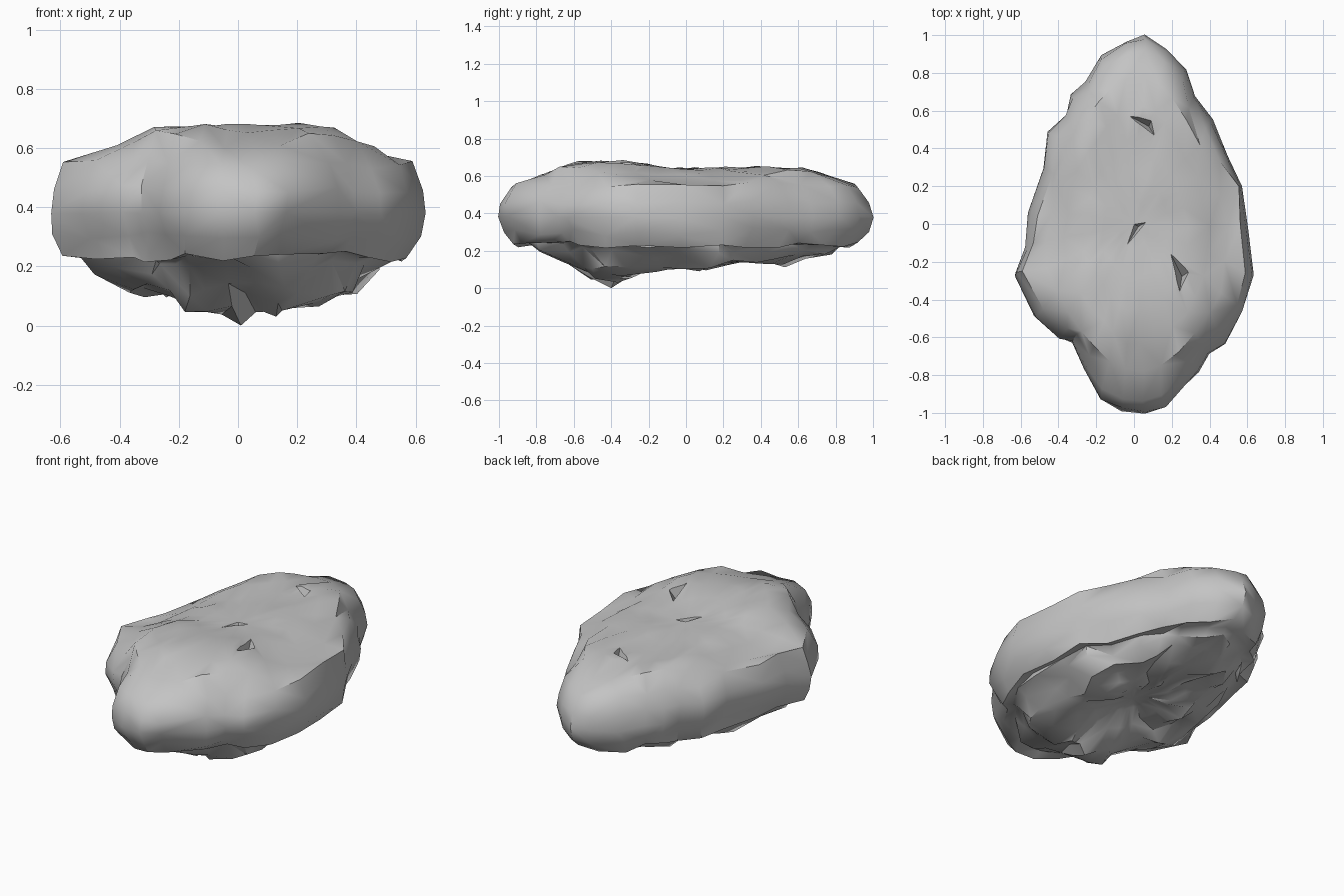
import bpy, bmesh, math, random
from mathutils import Vector, noise

random.seed(4)
if "Cube" in bpy.data.objects:
    bpy.data.objects.remove(bpy.data.objects["Cube"])

stone = bpy.data.materials.new("stone_grey")
stone.use_nodes = True
GREY = (0.55, 0.55, 0.55, 1)
stone.diffuse_color = GREY
stone.node_tree.nodes["Principled BSDF"].inputs["Base Color"].default_value = GREY

# Plan outline of the boulder, anticlockwise from the back tip
OUTLINE = [(.06, 1), (-.04, .97), (-.18, .89), (-.25, .75), (-.33, .68), (-.36, .58),
           (-.45, .49), (-.48, .3), (-.56, .06), (-.57, -.12), (-.63, -.27), (-.53, -.49),
           (-.39, -.6), (-.33, -.62), (-.26, -.77), (-.18, -.93), (-.06, -.99), (.06, -1),
           (.16, -.96), (.34, -.79), (.4, -.69), (.49, -.63), (.57, -.46), (.63, -.27),
           (.61, -.02), (.58, .2), (.49, .36), (.41, .56), (.32, .67), (.28, .82), (.17, .93)]
N = len(OUTLINE)

# Softened outline for the crown and belly
SOFT = [Vector(p) for p in OUTLINE]
for _ in range(4):
    SOFT = [(SOFT[i - 1] + SOFT[i] * 2 + SOFT[(i + 1) % N]) / 4 for i in range(N)]
SOFT = [p * 1.03 for p in SOFT]


def lerp_table(table, v):
    for (a, za), (b, zb) in zip(table, table[1:]):
        if v <= b:
            return za + (zb - za) * max(0, (v - a) / (b - a))
    return table[-1][1]


TOP = [(-.9, .56), (-.8, .61), (-.6, .68), (-.35, .685), (-.1, .65), (.65, .645), (.8, .6),
       (.9, .56)]
BELLY = [(-.83, .2), (-.7, .1), (-.6, .08), (-.4, .02), (-.2, .07), (-.05, .11), (.3, .11),
         (.72, .15), (.82, .21)]

# Rings from belly to crown: scale, height, blend to belly or crown, roughness
RINGS = [(.13, .07, 'belly', .03), (.28, .05, 'belly', .05), (.43, .02, 'belly', .05),
         (.57, .02, 'belly', .05), (.7, .03, 'belly', .04), (.79, .2, None, .03),
         (.84, .235, None, .015), (.91, .23, None, .02), (.97, .3, None, .02),
         (1, .38, None, .008), (.99, .46, None, .014), (.925, .55, None, .018),
         (.81, .015, 'crown', .015), (.65, .005, 'crown', .02), (.47, .008, 'crown', .02),
         (.3, .008, 'crown', .016), (.13, .01, 'crown', .01)]


def ring_point(i, scale, z, mode):
    x, y = Vector(SOFT[i] if mode else OUTLINE[i]) * scale
    if mode == 'belly':
        z += max(lerp_table(BELLY, y), .28 * abs(x))
    elif mode == 'crown':
        slope = .33 if x > 0 else .4
        z = lerp_table(TOP, y) - z - slope * max(0, abs(x) - .25)
    return Vector((x, y, z))


def roughen(p, amount, scale):
    p = p + noise.noise_vector(p * 5) * amount
    spread = amount * .8 * scale
    return p + Vector([random.uniform(-spread, spread) for _ in range(3)])


def close_ring(bm, ring, height):
    centre = sum((v.co for v in ring), Vector()) / len(ring)
    hub = bm.verts.new((centre.x, centre.y, centre.z + height))
    for a, b in zip(ring, ring[1:] + ring[:1]):
        bm.faces.new((hub, a, b))


# Boulder body
bm = bmesh.new()
rings = []
for scale, height, mode, rough in RINGS:
    ring = []
    for i in range(N):
        p = roughen(ring_point(i, scale, height, mode), rough, scale)
        p.z = max(p.z, .03)
        ring.append(bm.verts.new(p))
    rings.append(ring)
for low, high in zip(rings, rings[1:]):
    for i in range(N):
        j = (i + 1) % N
        a, b, c, d = low[i], low[j], high[j], high[i]
        if random.random() < .5:
            bm.faces.new((a, b, c))
            bm.faces.new((a, c, d))
        else:
            bm.faces.new((a, b, d))
            bm.faces.new((b, c, d))
close_ring(bm, rings[0], .01)
close_ring(bm, rings[-1], 0)

# Pointed foot under the front, knob on the front right
foot = Vector((.01, -.4, 0))
min(bm.verts, key=lambda v: (v.co - foot).length).co = foot
for v in bm.verts:
    d = (v.co - Vector((-.42, -.53, .45))).length
    if d < .13:
        v.co += Vector((-.01, -.02, .02)) * (1 - d / .13)
bmesh.ops.recalc_face_normals(bm, faces=bm.faces)
mesh = bpy.data.meshes.new("boulder")
bm.to_mesh(mesh)
bm.free()
mesh.materials.append(stone)
boulder = bpy.data.objects.new("boulder", mesh)
bpy.context.collection.objects.link(boulder)


# Wedge-shaped chips cut out of the crown
def chip(name, centre, length, width, angle):
    bm = bmesh.new()
    rim = [(-length, width * .4), (length, -width), (length * .5, width)]
    c, s = math.cos(angle), math.sin(angle)
    cx, cy, cz = centre
    high = [bm.verts.new((cx + x * c - y * s, cy + x * s + y * c, cz + .05)) for x, y in rim]
    tip = bm.verts.new((cx + length * .5 * c, cy + length * .5 * s, cz - .06))
    bm.faces.new(high)
    for i in range(3):
        bm.faces.new((high[i], high[(i + 1) % 3], tip))
    bmesh.ops.recalc_face_normals(bm, faces=bm.faces)
    me = bpy.data.meshes.new(name)
    bm.to_mesh(me)
    bm.free()
    me.materials.append(stone)
    ob = bpy.data.objects.new(name, me)
    bpy.context.collection.objects.link(ob)
    ob.hide_render = True
    ob.hide_viewport = True
    cut = boulder.modifiers.new(name, 'BOOLEAN')
    cut.operation = 'DIFFERENCE'
    cut.solver = 'EXACT'
    cut.object = ob


CHIPS = [((0, .55, .64), .17, .06, -.4), ((-.01, -.08, .645), .15, .05, 1.1),
         ((.21, -.21, .65), .16, .07, -1)]
for i, (centre, length, width, angle) in enumerate(CHIPS):
    chip(f"chip_cutter_{i + 1}", centre, length, width, angle)

# Soft facets
bpy.ops.object.select_all(action='DESELECT')
boulder.select_set(True)
bpy.context.view_layer.objects.active = boulder
bpy.ops.object.shade_smooth_by_angle(angle=math.radians(40))
